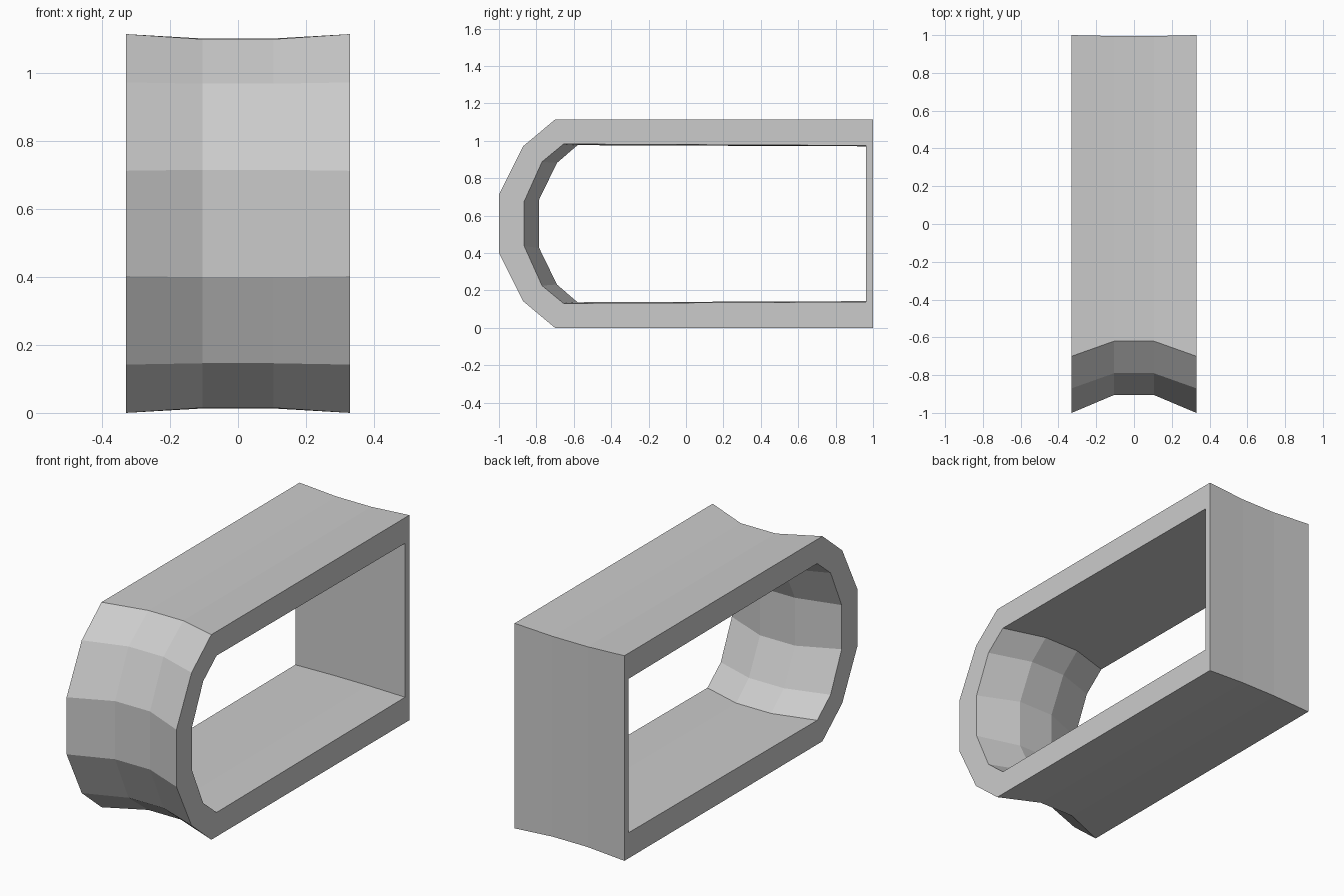
import bpy
import bmesh

cube = bpy.data.objects.get("Cube")
if cube:
    bpy.data.objects.remove(cube, do_unlink=True)

MID_Z = 0.557   # height of the mirror plane


def mirrored(upper):
    """Close a (y, half height) outline by mirroring it below the middle."""
    return ([(y, MID_Z + h) for y, h in upper]
            + [(y, MID_Z - h) for y, h in reversed(upper)])


# Upper halves, from the square back end to the rounded front end
outer_rim = mirrored([(1, .557), (-.7, .557), (-.87, .415), (-1, .155)])
outer_waist = mirrored([(.995, .544), (-.62, .542), (-.79, .411), (-.905, .158)])
inner_rim = mirrored([(.963, .418), (-.655, .426), (-.77, .331), (-.865, .12)])
inner_waist = mirrored([(.963, .414), (-.58, .42), (-.69, .325), (-.785, .13)])

# Cross stations: the band is narrowed around its middle
rim_x, waist_x = 0.33, 0.105
stations = [(-rim_x, outer_rim), (-waist_x, outer_waist),
            (waist_x, outer_waist), (rim_x, outer_rim),
            (rim_x, inner_rim), (waist_x, inner_waist),
            (-waist_x, inner_waist), (-rim_x, inner_rim)]

# Skin the closed chain of loops into one hollow band
bm = bmesh.new()
loops = [[bm.verts.new((x, y, z)) for y, z in outline] for x, outline in stations]
for a, b in zip(loops, loops[1:] + loops[:1]):
    for i in range(len(a)):
        j = (i + 1) % len(a)
        bm.faces.new((a[i], a[j], b[j], b[i]))
bmesh.ops.recalc_face_normals(bm, faces=bm.faces)

mesh = bpy.data.meshes.new("hollow_band")
bm.to_mesh(mesh)
bm.free()
band = bpy.data.objects.new("hollow_band", mesh)
bpy.context.collection.objects.link(band)

# Plain grey finish
grey = bpy.data.materials.new("light_grey")
grey.use_nodes = True
colour = (0.6, 0.6, 0.6, 1)
grey.diffuse_color = colour
grey.node_tree.nodes["Principled BSDF"].inputs["Base Color"].default_value = colour
mesh.materials.append(grey)
